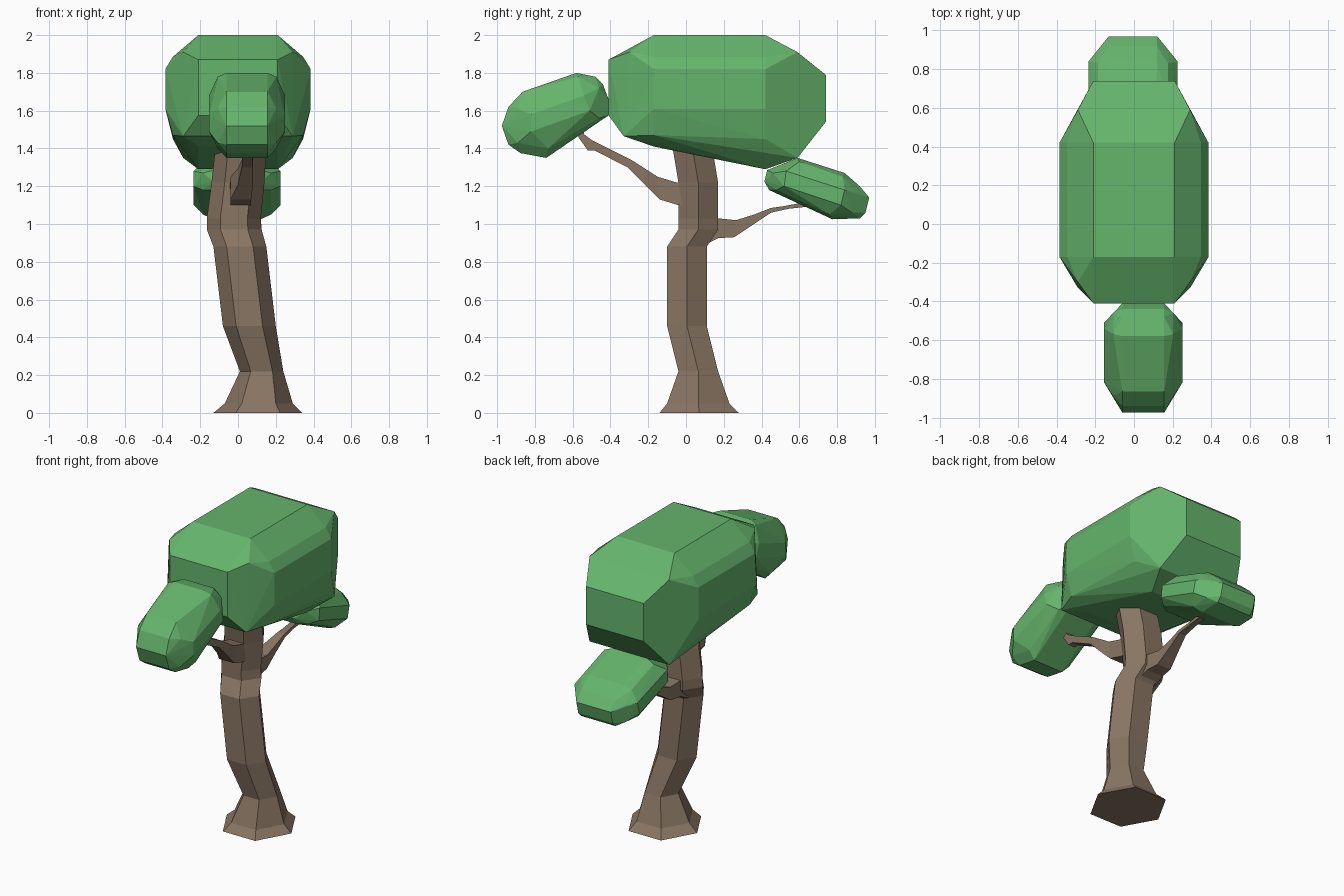
import bpy, bmesh
from math import cos, sin, pi


def material(name, color):
    m = bpy.data.materials.new(name)
    m.diffuse_color = (*color, 1)
    return m


BARK = material("bark", (0.25, 0.18, 0.125))
LEAF = material("leaf", (0.13, 0.46, 0.15))


def finish(name, bm, mat):
    bmesh.ops.recalc_face_normals(bm, faces=bm.faces)
    mesh = bpy.data.meshes.new(name)
    bm.to_mesh(mesh)
    bm.free()
    mesh.materials.append(mat)
    bpy.context.collection.objects.link(bpy.data.objects.new(name, mesh))


def loft(name, rings, mat):
    """Skin a list of equal-sized point rings and cap both ends."""
    bm = bmesh.new()
    vs = [[bm.verts.new(p) for p in r] for r in rings]
    n = len(vs[0])
    for a, b in zip(vs, vs[1:]):
        for i in range(n):
            j = (i + 1) % n
            bm.faces.new((a[i], a[j], b[j], b[i]))
    bm.faces.new(vs[0])
    bm.faces.new(vs[-1])
    finish(name, bm, mat)


def foliage(name, cx, layers):
    """Hull of side profiles (y, z), each mirrored at +-half width about cx."""
    bm = bmesh.new()
    for half, profile in layers:
        for y, z in profile:
            for s in (-1, 1):
                bm.verts.new((cx + s * half, y, z))
    res = bmesh.ops.convex_hull(bm, input=bm.verts)
    junk = {g for g in res["geom_interior"] + res["geom_unused"]
            if isinstance(g, bmesh.types.BMVert)}
    bmesh.ops.delete(bm, geom=list(junk), context="VERTS")
    bmesh.ops.dissolve_limit(bm, angle_limit=0.03, verts=bm.verts, edges=bm.edges)
    finish(name, bm, LEAF)


# Hexagonal trunk: centre x, centre y, z, x radius, y half depth
trunk = [(.105, .07, 0, .235, .21), (.11, .065, .05, .18, .165),
         (.125, .065, .22, .115, .105), (.06, .005, .46, .14, .105),
         (.01, .005, .88, .14, .105), (-.02, .065, .97, .145, .105),
         (-.022, .065, 1.03, .143, .105), (0, .065, 1.22, .14, .105),
         (.015, .035, 1.4, .135, .105), (.02, .02, 1.55, .12, .095)]
loft("trunk", [[(cx + rx * cos(i * pi / 3), cy + ry * sin(i * pi / 3) / sin(pi / 3), z)
                for i in range(6)] for cx, cy, z, rx, ry in trunk], BARK)


# Square branches: centre x, half width, top (y, z), bottom (y, z)
def branch(name, sections):
    loft(name, [[(x - w, *t), (x + w, *t), (x + w, *b), (x - w, *b)]
                for x, w, t, b in sections], BARK)


branch("front_branch", [
    (.01, .06, (.03, 1.22), (.03, 1.09)), (.015, .055, (-.05, 1.22), (-.04, 1.10)),
    (.015, .055, (-.15, 1.25), (-.14, 1.13)), (.04, .04, (-.22, 1.295), (-.22, 1.21)),
    (.05, .03, (-.29, 1.34), (-.31, 1.30)), (.05, .025, (-.49, 1.44), (-.485, 1.39)),
    (.05, .025, (-.50, 1.445), (-.52, 1.39)), (.05, .02, (-.54, 1.475), (-.57, 1.46)),
    (.05, .015, (-.55, 1.54), (-.58, 1.54))])
branch("back_branch", [
    (-.02, .065, (.10, 1.03), (.10, .89)), (-.02, .06, (.17, 1.03), (.17, .925)),
    (-.02, .05, (.265, 1.02), (.255, .93)), (-.01, .035, (.36, 1.05), (.36, 1.0)),
    (0, .025, (.45, 1.085), (.45, 1.06)), (0, .02, (.52, 1.095), (.54, 1.08)),
    (0, .02, (.60, 1.11), (.63, 1.09)), (0, .015, (.66, 1.15), (.69, 1.13))])

# Main crown
foliage("main_crown", 0, [
    (.21, [(-.41, 1.87), (-.17, 2), (.42, 2), (.74, 1.79), (.74, 1.54),
           (.42, 1.29), (-.17, 1.41), (-.41, 1.575)]),
    (.29, [(.59, 1.91), (.59, 1.35), (-.33, 1.465), (-.30, 1.91)]),
    (.345, [(-.17, 1.885), (.42, 1.885), (.42, 1.45), (-.17, 1.47)]),
    (.385, [(-.17, 1.82), (.42, 1.82), (.42, 1.61), (-.17, 1.61)])])

# Small side crowns
foliage("front_crown", .048, [
    (.108, [(-.58, 1.80), (-.48, 1.78), (-.44, 1.74), (-.41, 1.66), (-.41, 1.575),
            (-.62, 1.45), (-.74, 1.35), (-.875, 1.375), (-.94, 1.42),
            (-.975, 1.52), (-.94, 1.62), (-.865, 1.70)]),
    (.155, [(-.57, 1.78), (-.46, 1.72), (-.46, 1.56), (-.73, 1.40),
            (-.89, 1.43), (-.89, 1.61)]),
    (.202, [(-.54, 1.68), (-.51, 1.60), (-.82, 1.49), (-.82, 1.58)])])
foliage("back_crown", -.005, [
    (.125, [(.415, 1.225), (.43, 1.285), (.59, 1.35), (.84, 1.27), (.92, 1.20),
            (.97, 1.14), (.95, 1.06), (.92, 1.03), (.775, 1.025), (.64, 1.09),
            (.44, 1.18)]),
    (.18, [(.46, 1.27), (.60, 1.33), (.83, 1.25), (.90, 1.17), (.88, 1.06),
           (.76, 1.05), (.48, 1.18)]),
    (.23, [(.53, 1.28), (.52, 1.20), (.82, 1.10), (.84, 1.18)])])
